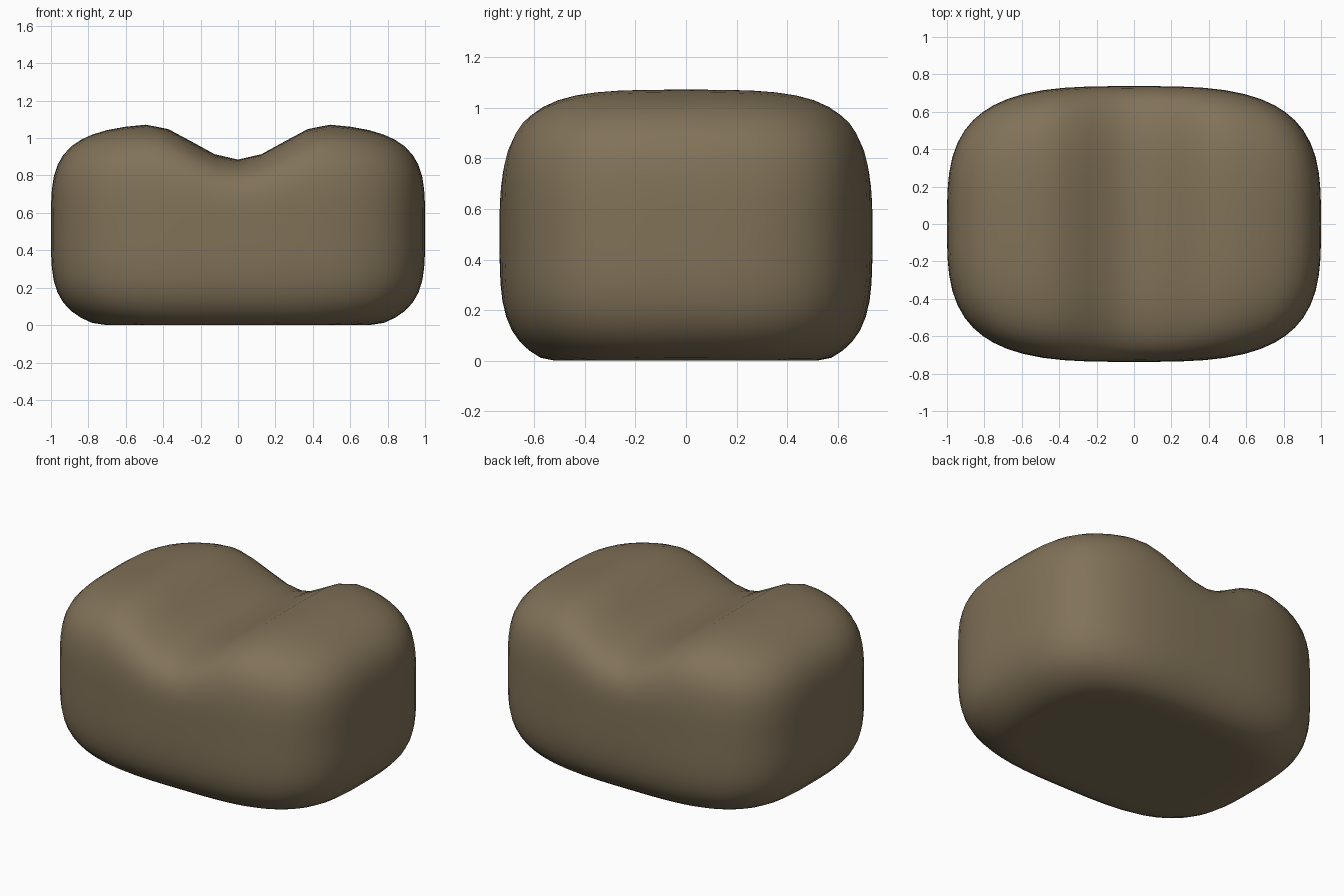
import bpy, bmesh, math

cube = bpy.data.objects.get("Cube")
if cube:
    bpy.data.objects.remove(cube, do_unlink=True)

HALF_X, HALF_Y, HALF_Z = 1.0, 0.737, 0.565
MID_Z = 0.515          # height of the widest level
DIP = 0.195            # depth of the valley across the top
PLAN, SIDE = 3.3, 4.0  # roundness seen from above and from the side


def rounded(u, v, w):
    """Push a point of the unit cube onto a soft, boxy solid."""
    plan = (abs(u) ** PLAN + abs(v) ** PLAN) ** (SIDE / PLAN)
    r = (plan + abs(w) ** SIDE) ** (1 / SIDE)
    return u / r, v / r, w / r


# Gridded cube shaped into a cushion body
bm = bmesh.new()
bmesh.ops.create_cube(bm, size=2)
bmesh.ops.subdivide_edges(bm, edges=bm.edges[:], cuts=15, use_grid_fill=True)
for vert in bm.verts:
    u, v, w = rounded(*vert.co)
    x, y, z = u * HALF_X, v * HALF_Y, w * HALF_Z
    # Valley running front to back through the middle of the top
    if z > 0 and abs(x) < 0.5:
        z *= 1 - DIP / HALF_Z * math.cos(math.pi * x) ** 2
    # Flat underside resting on the floor
    vert.co = (x, y, max(0.0, z + MID_Z))
bmesh.ops.recalc_face_normals(bm, faces=bm.faces[:])
for face in bm.faces:
    face.smooth = True

mesh = bpy.data.meshes.new("cushion_body")
bm.to_mesh(mesh)
bm.free()
body = bpy.data.objects.new("cushion_body", mesh)
bpy.context.collection.objects.link(body)

# Single brown colour
brown = bpy.data.materials.new("warm_brown")
brown.use_nodes = True
colour = (0.22, 0.168, 0.098, 1)
brown.diffuse_color = colour
brown.node_tree.nodes["Principled BSDF"].inputs["Base Color"].default_value = colour
mesh.materials.append(brown)
